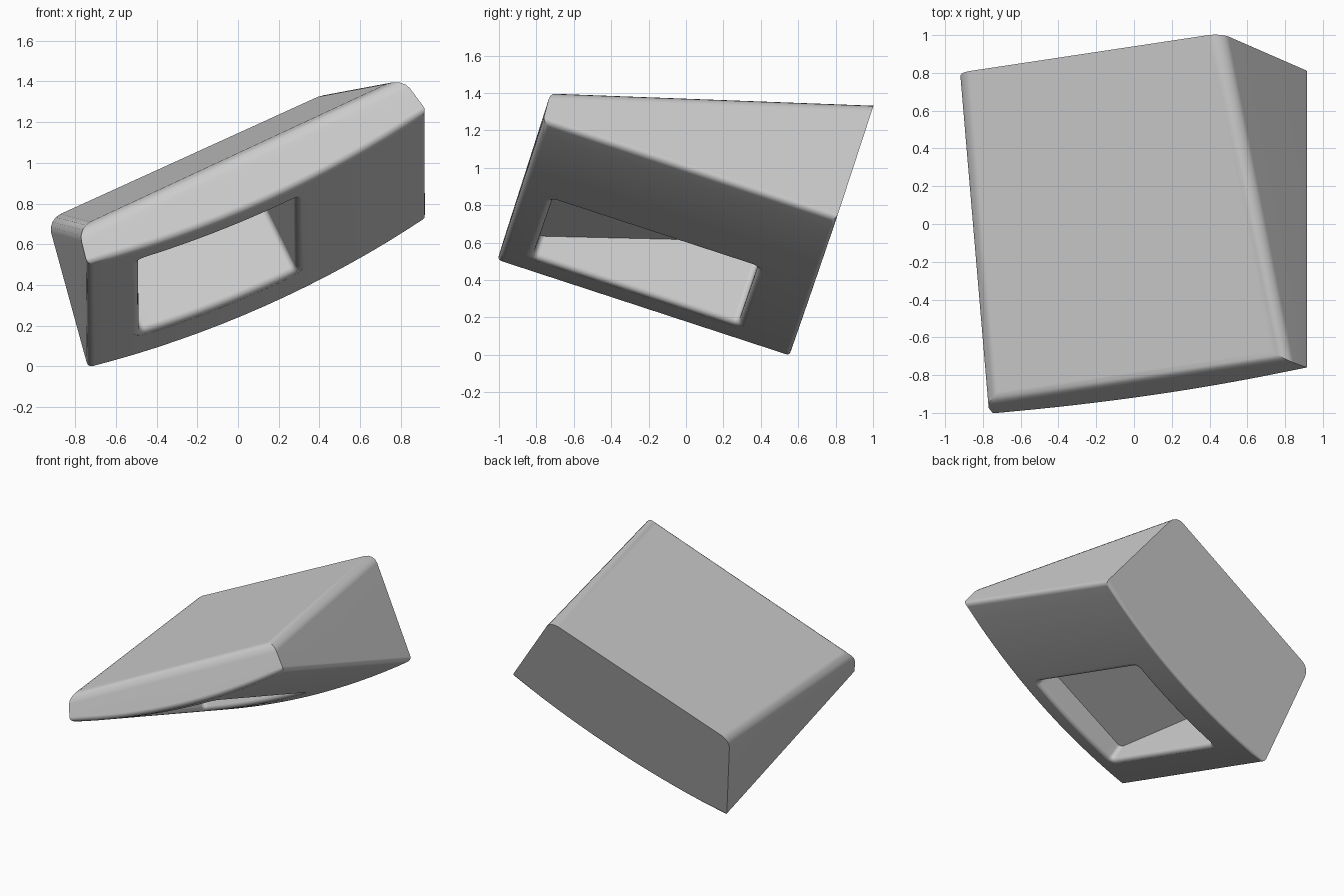
import bpy, bmesh
from math import sin, cos, pi
from mathutils import Vector as V

cube = bpy.data.objects.get("Cube")
if cube:
    bpy.data.objects.remove(cube)

grey = bpy.data.materials.new("plain_grey")
grey.use_nodes = True
COLOUR = (0.6, 0.6, 0.6, 1)
grey.diffuse_color = COLOUR
grey.node_tree.nodes["Principled BSDF"].inputs["Base Color"].default_value = COLOUR


def make_object(name, bm):
    bmesh.ops.recalc_face_normals(bm, faces=bm.faces)
    mesh = bpy.data.meshes.new(name)
    bm.to_mesh(mesh)
    bm.free()
    mesh.materials.append(grey)
    obj = bpy.data.objects.new(name, mesh)
    bpy.context.collection.objects.link(obj)
    return obj


def loft(outlines):
    """Closed solid through matching outlines."""
    bm = bmesh.new()
    rings = [[bm.verts.new(p) for p in o] for o in outlines]
    bm.faces.new(rings[0])
    bm.faces.new(rings[-1])
    n = len(rings[0])
    for a, b in zip(rings, rings[1:]):
        for i in range(n):
            j = (i + 1) % n
            bm.faces.new((a[i], a[j], b[j], b[i]))
    return bm, rings


# Corners of the two end faces: low, right, top right, top left
A, B, E, H = V((-.735, .55, -.01)), V((.93, .805, .73)), V((.46, 1.01, 1.355)), V((-.935, .80, .72))
D, C, F, G = V((-.74, -1.01, .5)), V((.93, -.765, 1.25)), V((.805, -.72, 1.42)), V((-.785, -.955, .68))
across = (B - A).normalized()
along = (D - A).normalized()
out = across.cross(along).normalized()
SEGS, SAG = 16, .08


def bow(t):
    return SAG * 4 * t * (1 - t)


def arc(p, q):
    return [p.lerp(q, i / SEGS) + out * bow(i / SEGS) for i in range(SEGS + 1)]


# Tapered block with a bowed underside
bm, (back, front) = loft([arc(A, B) + [E, H], arc(D, C) + [F, G]])
weight = bm.edges.layers.float.new("bevel_weight_edge")


def soften(p, q, width):
    bm.edges.get((p, q))[weight] = width * 10


for i in range(SEGS):
    soften(back[i], back[i + 1], .02)
    soften(front[i], front[i + 1], .035)
soften(back[0], front[0], .035)
soften(back[SEGS], front[SEGS], .035)
soften(back[-2], front[-2], .075)
soften(back[-1], front[-1], .07)
soften(front[-2], front[-1], .055)
body = make_object("hollow_block", bm)
bevel = body.modifiers.new("soft_edges", "BEVEL")
bevel.limit_method = "WEIGHT"
bevel.width = .1
bevel.segments = 4

# Pocket: rounded lip, walls square to the underside, sloping roof
WIDE, LONG, CORNER, LIP = .83, 1.155, .03, .035
first = V((-.463, -.825, .52)) - A
mid_u = first.dot(across) + WIDE / 2
mid_v = first.dot(along) - LONG / 2
roof_point, roof_normal = V((-.53, -.79, .637)), V((-.392, -.03, .92))


def outline(grow):
    corners = []
    for k, (su, sv) in enumerate(((1, 1), (-1, 1), (-1, -1), (1, -1))):
        u = mid_u + su * (WIDE / 2 - CORNER)
        v = mid_v + sv * (LONG / 2 - CORNER)
        turns = [(k + j / 4) * pi / 2 for j in range(5)]
        corners.append([V((u + (CORNER + grow) * cos(a), v + (CORNER + grow) * sin(a)))
                        for a in turns])
    points = []
    for k, corner in enumerate(corners):
        points += corner
        if k % 2 == 0:
            end = corners[k + 1][0]
            points += [corner[-1].lerp(end, i / SEGS) for i in range(1, SEGS)]
    return points


def place(p, height):
    return A + across * p.x + along * p.y + out * height


def below_underside(grow, depth):
    length = (B - A).length
    return [place(p, bow(p.x / length) - depth) for p in outline(grow)]


def onto_roof(point):
    return point + out * ((roof_point - point).dot(roof_normal) / out.dot(roof_normal))


rings = [[place(p, .2) for p in outline(LIP)]]
for i in range(6):
    a = i / 5 * pi / 2
    rings.append(below_underside(LIP * (1 - sin(a)), LIP * (1 - cos(a)) + .001))
rings.append([onto_roof(place(p, 0)) for p in outline(0)])
bm, rings = loft(rings)
cutter = make_object("pocket_cutter", bm)
cutter.hide_render = True
cut = body.modifiers.new("pocket", "BOOLEAN")
cut.object = cutter
cut.operation = "DIFFERENCE"
cut.solver = "EXACT"

# Bake the cut and drop the cutter
graph = bpy.context.evaluated_depsgraph_get()
baked = bpy.data.meshes.new_from_object(body.evaluated_get(graph))
body.modifiers.clear()
body.data = baked
bpy.data.objects.remove(cutter)

# Smooth fillets, flat broad faces
bpy.ops.object.select_all(action="DESELECT")
body.select_set(True)
bpy.context.view_layer.objects.active = body
bpy.ops.object.shade_smooth_by_angle(angle=.6)
flat = body.modifiers.new("even_shading", "WEIGHTED_NORMAL")
flat.keep_sharp = True
